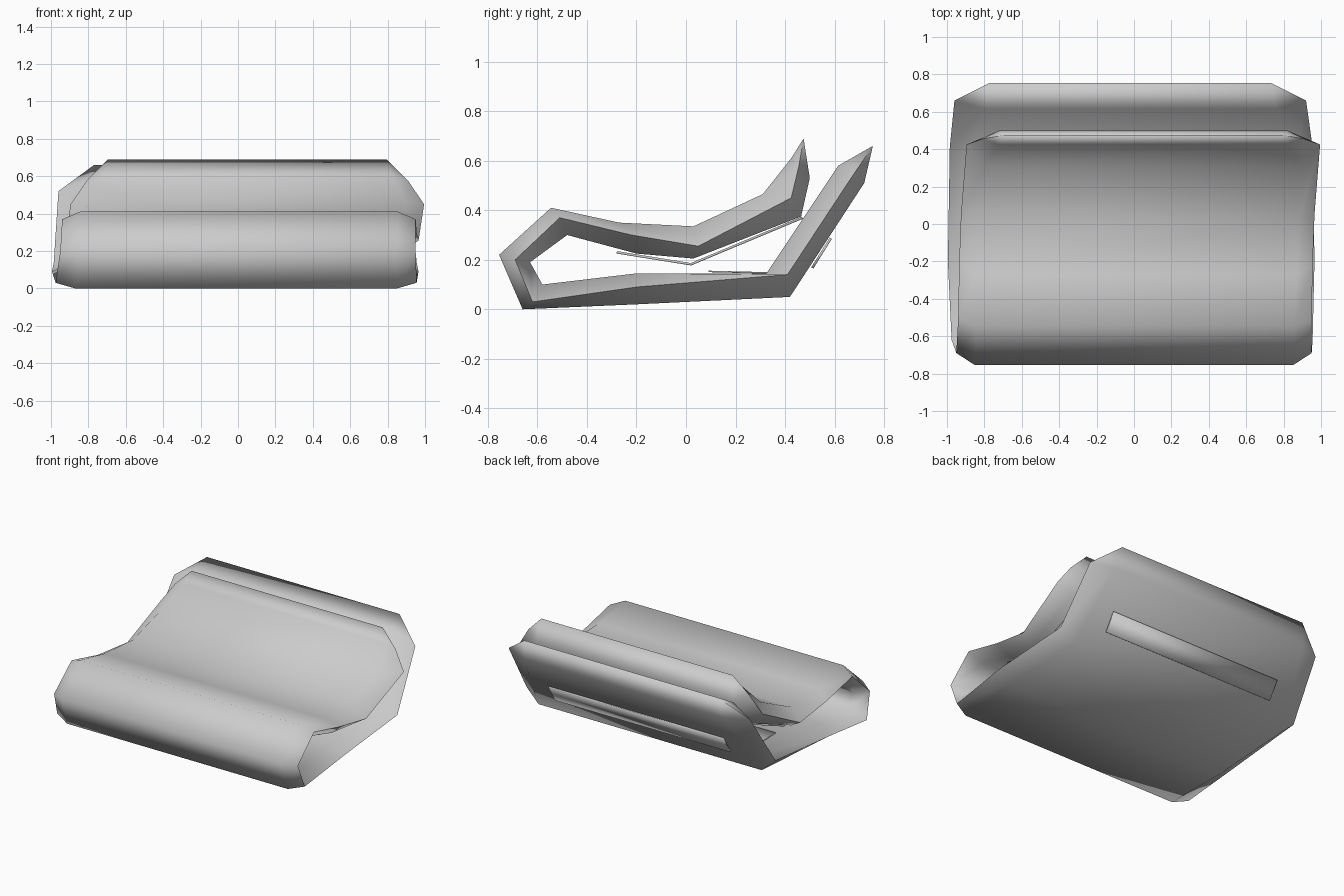
import bpy, bmesh

cube = bpy.data.objects.get("Cube")
if cube:
    bpy.data.objects.remove(cube, do_unlink=True)

grey = bpy.data.materials.new("soft grey")
grey.use_nodes = True
grey.diffuse_color = (0.6, 0.6, 0.6, 1)
grey.node_tree.nodes["Principled BSDF"].inputs["Base Color"].default_value = (0.6, 0.6, 0.6, 1)


def finish(name, bm):
    bmesh.ops.recalc_face_normals(bm, faces=bm.faces)
    mesh = bpy.data.meshes.new(name)
    bm.to_mesh(mesh)
    bm.free()
    mesh.materials.append(grey)
    for poly in mesh.polygons:
        poly.use_smooth = True
    obj = bpy.data.objects.new(name, mesh)
    bpy.context.collection.objects.link(obj)
    return obj


def folded_slab(name, stations):
    """Padded sheet: outer face, pointed side rim and inner face at each station."""
    bm = bmesh.new()
    rings = []
    for outer, rim, inner, shift, face_w, rim_w in stations:
        ring = [bm.verts.new((shift + side * w, p[0], p[1])) for p, w, side in (
            (outer, face_w, -1), (outer, face_w, 1), (rim, rim_w, 1),
            (inner, face_w, 1), (inner, face_w, -1), (rim, rim_w, -1))]
        rings.append(ring)
    for a, b in zip(rings, rings[1:]):
        for i in range(6):
            j = (i + 1) % 6
            bm.faces.new((a[i], a[j], b[j], b[i]))
    # The pointed rim stays crisp along both sides
    for a, b in zip(rings, rings[1:]):
        for i in (2, 5):
            bm.edges.get((a[i], b[i])).smooth = False
    # Both ends close to a knife edge
    bmesh.ops.remove_doubles(bm, verts=bm.verts, dist=0.0005)
    return finish(name, bm)


def plate(name, path, half, shift, thick):
    """Thin strip swept across x along a side path."""
    bm = bmesh.new()
    rows = [[bm.verts.new((shift + s * half, y, z)) for s in (-1, 1)] for y, z in path]
    for a, b in zip(rows, rows[1:]):
        bm.faces.new((a[0], a[1], b[1], b[0]))
    obj = finish(name, bm)
    mod = obj.modifiers.new("thickness", "SOLIDIFY")
    mod.thickness = thick
    mod.offset = 0
    return obj


back_tip = (0.755, 0.66)
flap_tip = (0.475, 0.69)

# Main body: back panel, base, rounded front fold, then the top flap
folded_slab("folded_body", [
    (back_tip, back_tip, back_tip, -0.02, 0.75, 0.75),
    ((0.72, 0.51), (0.66, 0.52), (0.615, 0.58), -0.02, 0.78, 0.94),
    ((0.42, 0.05), (0.41, 0.14), (0.325, 0.145), -0.015, 0.87, 0.97),
    ((-0.2, 0.02), (-0.2, 0.09), (-0.2, 0.145), -0.015, 0.88, 0.98),
    ((-0.66, 0.0), (-0.62, 0.03), (-0.58, 0.10), -0.01, 0.86, 0.965),
    ((-0.755, 0.22), (-0.69, 0.2), (-0.63, 0.19), 0.0, 0.85, 0.95),
    ((-0.545, 0.41), (-0.51, 0.37), (-0.48, 0.30), 0.005, 0.85, 0.945),
    ((-0.27, 0.35), (-0.22, 0.30), (-0.2, 0.225), 0.01, 0.86, 0.945),
    ((0.03, 0.335), (0.05, 0.255), (0.03, 0.205), 0.02, 0.86, 0.945),
    ((0.31, 0.465), (0.425, 0.45), (0.465, 0.375), 0.05, 0.85, 0.945),
    ((0.425, 0.61), (0.455, 0.575), (0.50, 0.53), 0.05, 0.77, 0.86),
    (flap_tip, flap_tip, flap_tip, 0.05, 0.745, 0.745),
])

# Lining under the flap, pad on the inside of the base, strip on the back
plate("flap_lining", [(-0.28, 0.23), (0.02, 0.182), (0.47, 0.37)], 0.8, 0.02, 0.01)
plate("base_pad", [(0.09, 0.153), (0.33, 0.147)], 0.75, -0.01, 0.006)
plate("back_strip", [(0.51, 0.167), (0.585, 0.287)], 0.68, -0.02, 0.01)
